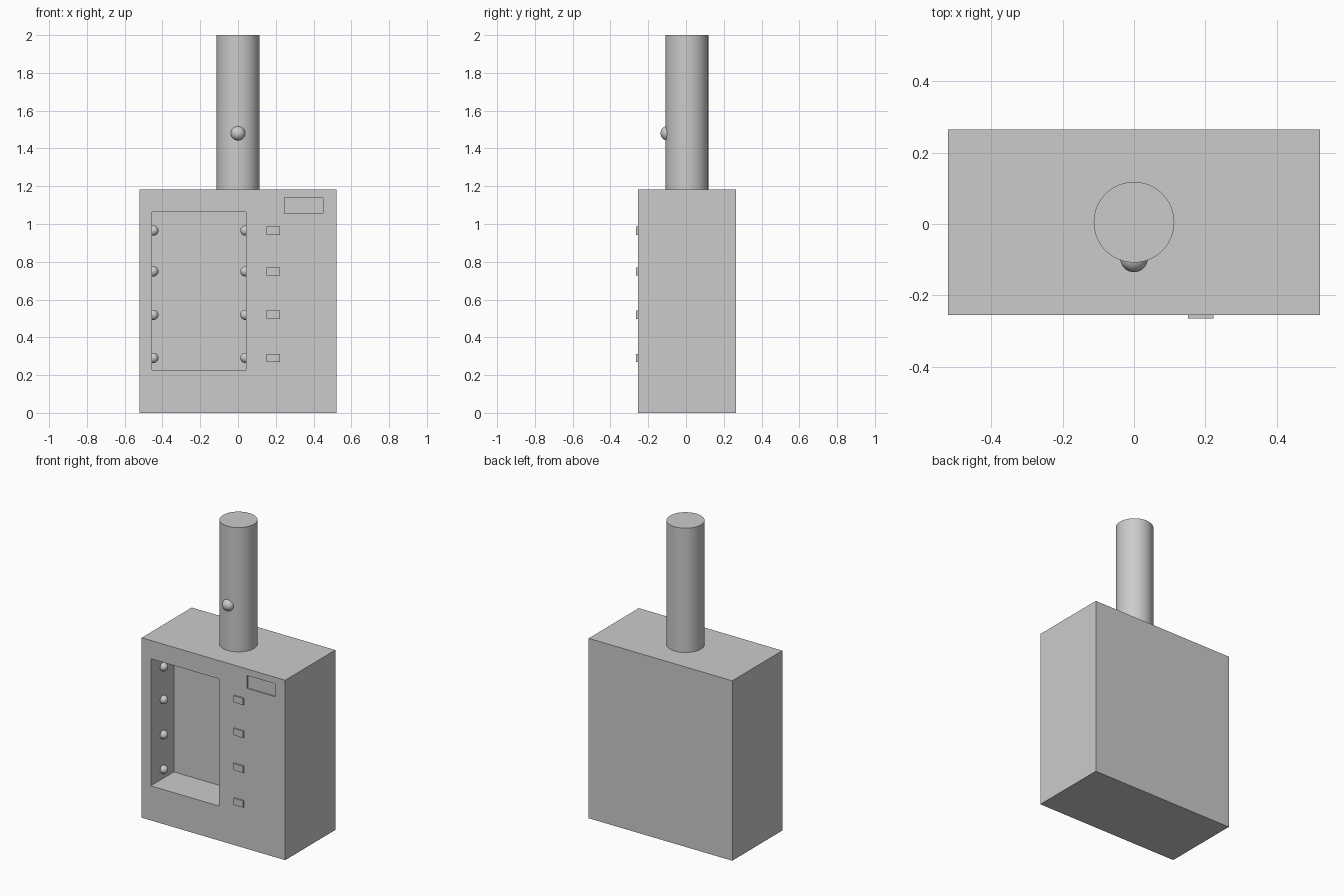
import bpy
import math

if "Cube" in bpy.data.objects:
    bpy.data.objects.remove(bpy.data.objects["Cube"])

FRONT, BACK = -0.255, 0.265
MID = (FRONT + BACK) / 2


def box(name, x0, x1, y0, y1, z0, z1):
    bpy.ops.mesh.primitive_cube_add(
        size=1, location=((x0 + x1) / 2, (y0 + y1) / 2, (z0 + z1) / 2))
    ob = bpy.context.object
    ob.name = name
    ob.scale = (x1 - x0, y1 - y0, z1 - z0)
    bpy.ops.object.transform_apply(location=False, rotation=False, scale=True)
    return ob


def ball(name, r, loc):
    bpy.ops.mesh.primitive_uv_sphere_add(
        segments=32, ring_count=16, radius=r, location=loc)
    ob = bpy.context.object
    ob.name = name
    bpy.ops.object.shade_smooth()
    return ob


def carve(target, cutter):
    mod = target.modifiers.new(cutter.name, 'BOOLEAN')
    mod.operation = 'DIFFERENCE'
    mod.solver = 'EXACT'
    mod.object = cutter
    cutter.hide_render = True
    cutter.display_type = 'WIRE'


# Main body with a deep bay and a shallow label recess in the front
body = box("body", -0.522, 0.522, FRONT, BACK, 0, 1.183)
bay = box("bay_cutter", -0.456, 0.042, FRONT - 0.1, FRONT + 0.24, 0.227, 1.063)
label = box("label_recess_cutter", 0.245, 0.45, FRONT - 0.1, FRONT + 0.008, 1.055, 1.14)
carve(body, bay)
carve(body, label)

# Round post on top
bpy.ops.mesh.primitive_cylinder_add(
    vertices=64, radius=0.113, depth=2 - 1.17, location=(0, MID, (2 + 1.17) / 2))
post = bpy.context.object
post.name = "post"
bpy.ops.object.shade_smooth_by_angle(angle=math.radians(30))

# Knob on the front of the post
ball("post_knob", 0.039, (0, -0.096, 1.48))

# Four rows: a stud on each bay wall and a button beside it
for i, z in enumerate((0.291, 0.519, 0.749, 0.965), 1):
    ball(f"left_stud_{i}", 0.027, (-0.448, -0.132, z))
    ball(f"right_stud_{i}", 0.027, (0.039, -0.132, z))
    box(f"button_{i}", 0.152, 0.223, FRONT - 0.01, FRONT + 0.01, z - 0.022, z + 0.022)
